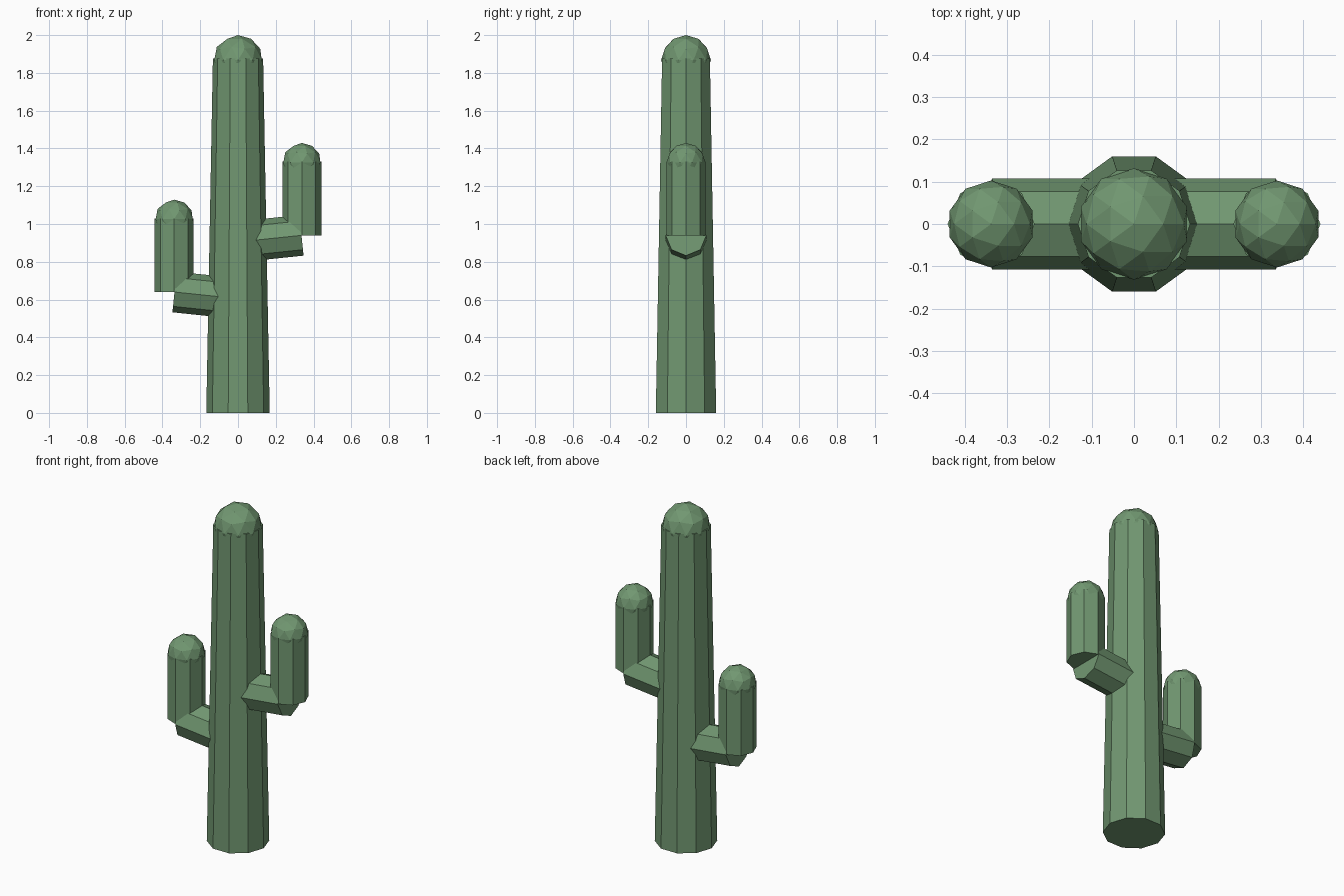
import bpy, math
from mathutils import Vector

if "Cube" in bpy.data.objects:
    bpy.data.objects.remove(bpy.data.objects["Cube"])

green = bpy.data.materials.new("cactus green")
green.diffuse_color = (0.165, 0.31, 0.165, 1)
green.use_nodes = True
green.node_tree.nodes["Principled BSDF"].inputs["Base Color"].default_value = green.diffuse_color


def finish(name):
    ob = bpy.context.object
    ob.name = name
    ob.data.materials.append(green)
    return ob


def stem(name, start, end, r1, r2, sides):
    # Faceted tube with one corner on the local x axis
    a, b = Vector(start), Vector(end)
    d = b - a
    bpy.ops.mesh.primitive_cone_add(vertices=sides, radius1=r1, radius2=r2,
                                    depth=d.length, location=(a + b) / 2)
    ob = finish(name)
    tilt = math.atan2(d.x, d.z)
    turn = math.pi / 2 if sides % 4 else 0
    for v in ob.data.vertices:          # put the corners on the x axis
        x, y, z = v.co
        c, s = math.cos(turn), math.sin(turn)
        v.co = (x * c - y * s, x * s + y * c, z)
    ob.rotation_euler = (0, tilt, 0)


def dome(name, loc, r):
    bpy.ops.mesh.primitive_ico_sphere_add(subdivisions=2, radius=r, location=loc)
    finish(name)


# Trunk and its rounded top
stem("trunk", (0, 0, 0), (0, 0, 1.876), 0.168, 0.133, 10)
dome("trunk_top", (0, 0, 1.868), 0.132)

# Arms: sloping branch, upright stem, rounded tip
for side, sx, z in (("right", 1, 0.94), ("left", -1, 0.64)):
    x = 0.338 * sx
    stem(side + "_arm_branch", (0, 0, z - 0.035), (0.336 * sx, 0, z), 0.108, 0.108, 8)
    stem(side + "_arm_upright", (x, 0, z), (x, 0, z + 0.39), 0.103, 0.103, 8)
    dome(side + "_arm_tip", (x, 0, z + 0.386), 0.103)
